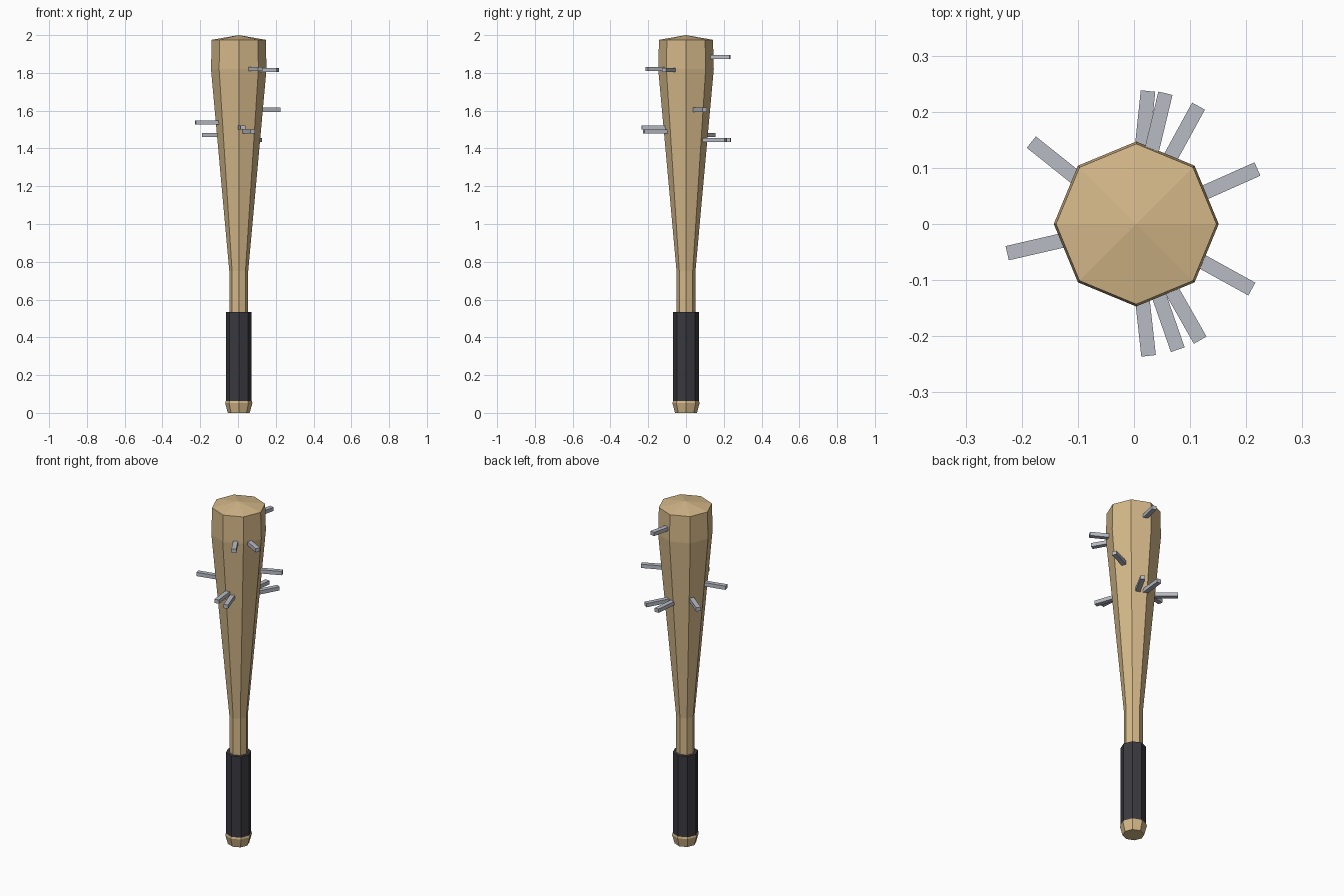
import bpy
import bmesh
from math import atan2, cos, sin, pi
from mathutils import Matrix, Vector

cube = bpy.data.objects.get("Cube")
if cube:
    bpy.data.objects.remove(cube, do_unlink=True)

SIDES = 8
CENTRE = Vector((0.004, 0, 0))


def make_material(name, colour):
    mat = bpy.data.materials.new(name)
    mat.use_nodes = True
    mat.diffuse_color = (*colour, 1)
    mat.node_tree.nodes["Principled BSDF"].inputs["Base Color"].default_value = (*colour, 1)
    return mat


def add_object(name, bm, mat):
    bmesh.ops.recalc_face_normals(bm, faces=bm.faces)
    mesh = bpy.data.meshes.new(name)
    bm.to_mesh(mesh)
    bm.free()
    mesh.materials.append(mat)
    obj = bpy.data.objects.new(name, mesh)
    bpy.context.collection.objects.link(obj)
    return obj


def lathe(name, profile, mat):
    """Faceted, closed body from (radius, height) pairs; zero radius is an apex."""
    bm = bmesh.new()
    rings = []
    for r, z in profile:
        count = SIDES if r else 1
        rings.append([bm.verts.new(CENTRE + Vector((r * cos(2 * pi * i / SIDES),
                                                    r * sin(2 * pi * i / SIDES), z)))
                      for i in range(count)])
    for low, high in zip(rings, rings[1:]):
        for i in range(SIDES):
            j = (i + 1) % SIDES
            if len(high) == 1:
                bm.faces.new((low[i], low[j], high[0]))
            else:
                bm.faces.new((low[i], low[j], high[j], high[i]))
    bm.faces.new(rings[0][::-1])
    if len(rings[-1]) > 1:
        bm.faces.new(rings[-1])
    return add_object(name, bm, mat)


def add_nail(index, x, y, z, mat):
    """Square bar pointing outwards, with its outer end at x, y, z."""
    tip = Vector((x, y, z))
    outward = Vector((x, y, 0)).normalized()
    length = Vector((x, y)).length - 0.08
    bm = bmesh.new()
    bmesh.ops.create_cube(bm, size=1, matrix=Matrix.Translation(tip - outward * length / 2)
                          @ Matrix.Rotation(atan2(y, x), 4, 'Z')
                          @ Matrix.Diagonal((length, 0.026, 0.022, 1)))
    add_object(f"nail_{index}", bm, mat)


wood = make_material("pale wood", (0.66, 0.48, 0.25))
wrap = make_material("dark grip", (0.042, 0.042, 0.05))
steel = make_material("grey steel", (0.48, 0.50, 0.55))

# Wooden body, grip wrap and end knob
lathe("bat_body", [(0.05, 0.05), (0.05, 0.75), (0.147, 1.82), (0.143, 1.975), (0, 2)], wood)
lathe("grip_wrap", [(0.068, 0.05), (0.068, 0.535)], wrap)
lathe("end_knob", [(0.058, 0), (0.072, 0.052), (0.069, 0.062)], wood)

# Nails scattered round the barrel, by the position of their outer ends
nail_tips = [
    (0.025, 0.237, 1.445), (0.056, 0.233, 1.885), (0.115, 0.21, 1.445),
    (0.22, 0.098, 1.605), (0.21, -0.116, 1.815), (0.118, -0.207, 1.82),
    (0.078, -0.224, 1.49), (0.026, -0.235, 1.51), (-0.226, -0.052, 1.538),
    (-0.183, 0.146, 1.472),
]
for number, tip in enumerate(nail_tips, 1):
    add_nail(number, *tip, steel)
